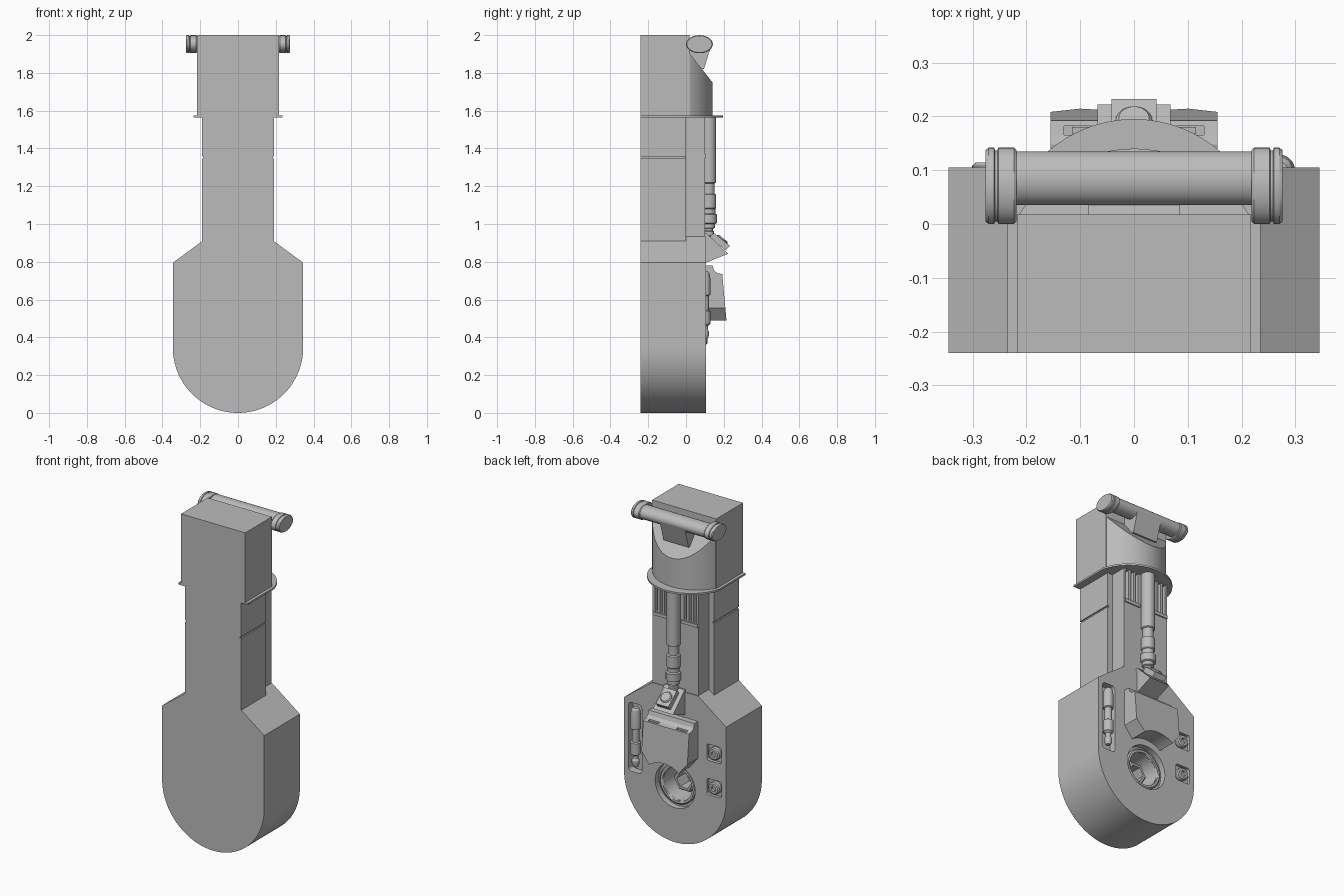
import bpy, bmesh, math
from mathutils import Vector, Matrix

cube = bpy.data.objects.get("Cube")
if cube:
    bpy.data.objects.remove(cube)

grey = bpy.data.materials.new("plain grey")
grey.use_nodes = True
grey.diffuse_color = (0.5, 0.5, 0.5, 1)
grey.node_tree.nodes["Principled BSDF"].inputs["Base Color"].default_value = (0.5, 0.5, 0.5, 1)


def finish(name, bm, smooth=False):
    bmesh.ops.recalc_face_normals(bm, faces=bm.faces)
    mesh = bpy.data.meshes.new(name)
    bm.to_mesh(mesh)
    bm.free()
    mesh.materials.append(grey)
    ob = bpy.data.objects.new(name, mesh)
    bpy.context.collection.objects.link(ob)
    if smooth:
        shade(ob)
    return ob


def activate(ob):
    bpy.ops.object.select_all(action='DESELECT')
    ob.select_set(True)
    bpy.context.view_layer.objects.active = ob


def shade(ob):
    activate(ob)
    bpy.ops.object.shade_smooth_by_angle(angle=math.radians(30))


def prism(name, pts, axis, a, b, smooth=False):
    """Extrude a 2D outline along an axis from a to b."""
    place = {'x': lambda p, t: (t, p[0], p[1]),
             'y': lambda p, t: (p[0], t, p[1]),
             'z': lambda p, t: (p[0], p[1], t)}[axis]
    bm = bmesh.new()
    lo = [bm.verts.new(place(p, a)) for p in pts]
    hi = [bm.verts.new(place(p, b)) for p in pts]
    bm.faces.new(lo)
    bm.faces.new(hi)
    for i in range(len(pts)):
        j = (i + 1) % len(pts)
        bm.faces.new((lo[i], lo[j], hi[j], hi[i]))
    return finish(name, bm, smooth)


def box(name, x, y, z):
    return prism(name, [(x[0], y[0]), (x[1], y[0]), (x[1], y[1]), (x[0], y[1])], 'z', *z)


def turned(name, profile, origin, direction, sides=32, squash=1.0):
    """Stack rings of (radius, distance) along a direction."""
    rot = Vector(direction).to_track_quat('Z', 'Y').to_matrix().to_4x4()
    mat = Matrix.Translation(origin) @ Matrix.Diagonal((1, 1, squash, 1)) @ rot
    bm = bmesh.new()
    rings = []
    for r, t in profile:
        rings.append([bm.verts.new(mat @ Vector((r * math.cos(k * math.tau / sides),
                      r * math.sin(k * math.tau / sides), t))) for k in range(sides)])
    for p, q in zip(rings, rings[1:]):
        for k in range(sides):
            j = (k + 1) % sides
            bm.faces.new((p[k], p[j], q[j], q[k]))
    bm.faces.new(rings[0])
    bm.faces.new(rings[-1])
    return finish(name, bm, True)


def arc(cx, cy, r, a0, a1, n):
    return [(cx + r * math.cos(math.radians(a0 + (a1 - a0) * k / n)),
             cy + r * math.sin(math.radians(a0 + (a1 - a0) * k / n))) for k in range(n + 1)]


def rounded(cx, cy, w, h, r):
    pts = []
    for sx, sy, a in ((1, 1, 0), (-1, 1, 90), (-1, -1, 180), (1, -1, 270)):
        pts += arc(cx + sx * (w - r), cy + sy * (h - r), r, a, a + 90, 4)
    return pts


def cut(ob, *cutters):
    for c in cutters:
        m = ob.modifiers.new("cut", 'BOOLEAN')
        m.operation, m.solver, m.object = 'DIFFERENCE', 'EXACT', c
        activate(ob)
        bpy.ops.object.modifier_apply(modifier=m.name)
        bpy.data.objects.remove(c)


FRONT, BACK, HOLE_Z = -0.24, 0.105, 0.345
Y = (0, 1, 0)

# Rounded base with shoulders, socket and pockets
outline = arc(0, 0.345, 0.345, 180, 360, 64)
outline += [(0.345, 0.795), (0.155, 0.935), (-0.155, 0.935), (-0.345, 0.795)]
base = prism("base", outline, 'y', FRONT, BACK)
cut(base,
    turned("socket_cut", [(0.135, 0), (0.135, 0.2)], (0, 0.07, HOLE_Z), Y, 48),
    turned("bore_cut", [(0.09, 0), (0.105, 0.3)], (0, -0.12, HOLE_Z), Y, 48),
    prism("slot_cut", rounded(0.27, 0.565, 0.045, 0.21, 0.02), 'y', 0.06, 0.2),
    *[prism("boss_cut", rounded(-0.264, z, 0.05, 0.05, 0.015), 'y', 0.085, 0.2)
      for z in (0.61, 0.4)])
shade(base)

# Hub inside the socket
hub = turned("socket_hub", [(0.075, 0), (0.075, 0.13), (0.065, 0.14)], (0, -0.12, HOLE_Z), Y, 6)
cut(hub, turned("hub_cut", [(0.05, 0), (0.05, 0.2)], (0, -0.07, HOLE_Z), Y, 6))
ring = turned("socket_ring", [(0.12, 0), (0.12, 0.015), (0.113, 0.02)], (0, 0.065, HOLE_Z), Y, 48)
cut(ring, turned("ring_cut", [(0.1, 0), (0.1, 0.2)], (0, 0, HOLE_Z), Y, 48))

# Bosses on the right and small piston on the left
for label, z in (("upper", 0.61), ("lower", 0.4)):
    boss = turned(label + "_boss", [(0.037, 0), (0.037, 0.028), (0.03, 0.034), (0.016, 0.034),
                                    (0.016, 0.02)], (-0.264, 0.08, z), Y, 24)
turned("small_piston", [(0.014, 0.39), (0.022, 0.41), (0.022, 0.43), (0.016, 0.44), (0.016, 0.46),
                        (0.029, 0.47), (0.029, 0.54), (0.021, 0.545), (0.021, 0.62), (0.029, 0.625),
                        (0.029, 0.71), (0.024, 0.74), (0.015, 0.75)], (0.27, 0.1, 0), (0, 0, 1), 20)

# Cover plate over the socket, arched underneath
cover = prism("socket_cover", [(BACK - 0.01, 0.48), (0.215, 0.48), (0.192, 0.735), (0.165, 0.74),
                               (0.148, 0.755), (0.14, 0.78), (BACK - 0.01, 0.78)], 'x', -0.155, 0.155)
cut(cover,
    turned("arch_cut", [(0.175, 0), (0.175, 0.4)], (0, 0, HOLE_Z), Y, 48),
    *[prism("corner_cut", [(s * 0.155, 0.555), (s * 0.2, 0.555), (s * 0.2, 0.45), (s * 0.07, 0.45)],
            'y', 0, 0.3) for s in (1, -1)],
    *[box("recess_cut", (s * 0.095 - 0.035, s * 0.095 + 0.035), (0.165, 0.182), (0.722, 0.8))
      for s in (1, -1)])
for s, side in ((1, "left"), (-1, "right")):
    box(side + "_cover_tab", (s * 0.095 - 0.02, s * 0.095 + 0.02), (0.168, 0.18), (0.715, 0.732))

# Column with a raised rear rib, a seam and vents
column = box("column", (-0.19, 0.19), (FRONT, 0), (0.88, 1.575))
cut(column, *[box("seam_cut", (min(s * 0.182, s * 0.3), max(s * 0.182, s * 0.3)), (-0.3, 0.1),
                  (1.346, 1.358)) for s in (1, -1)])
rib = box("rear_rib", (-0.155, 0.155), (-0.01, 0.1), (0.9, 1.575))
cut(rib, *[box("vent_cut", (s * x - 0.009, s * x + 0.009), (0.065, 0.2), (1.375, 1.56))
           for s in (1, -1) for x in (0.065, 0.098, 0.131)])
for s, side in ((1, "left"), (-1, "right")):
    box(side + "_vent_sill", (s * 0.098 - 0.055, s * 0.098 + 0.055), (0.09, 0.107), (1.35, 1.37))

# Long actuator down the back
turned("actuator", [(0.02, 0.93), (0.028, 0.94), (0.028, 0.96), (0.022, 0.965), (0.022, 0.975),
                    (0.033, 0.98), (0.033, 1.0), (0.043, 1.005), (0.043, 1.05), (0.034, 1.055),
                    (0.034, 1.08), (0.039, 1.085), (0.039, 1.155), (0.031, 1.16), (0.031, 1.215),
                    (0.039, 1.22), (0.039, 1.575)], (0, 0.121, 0), (0, 0, 1), 32)

# Sloped clevis with a tilted plate and round knob
prism("clevis", [(0.08, 0.795), (0.105, 0.795), (0.222, 0.842), (0.11, 0.95), (0.08, 0.95)],
      'x', -0.068, 0.068)
prism("clevis_plate", [(0.125, 0.93), (0.21, 0.86), (0.232, 0.885), (0.148, 0.952)],
      'x', -0.042, 0.042)
turned("clevis_knob", [(0.034, 0), (0.034, 0.035), (0.028, 0.042)], (0, 0.17, 0.893), (0, 0.64, 0.77), 24)

# Flange under the head
prism("flange", [(-0.235, FRONT), (0.235, FRONT)] + arc(0, -0.048, 0.243, 15, 165, 40),
      'z', 1.564, 1.575, True)

# Head with a curved, sloping back
box("head", (-0.217, 0.217), (FRONT, 0.018), (1.572, 2.0))
head_back = prism("head_back", [(-0.217, 0), (0.217, 0)] + arc(0, -0.107, 0.247, 29.5, 150.5, 40),
                  'z', 1.572, 1.93)
cut(head_back, prism("slope_cut", [(0.018, 1.905), (0.16, 1.724), (0.3, 1.724), (0.3, 2.1),
                                   (-0.05, 2.1), (-0.05, 1.905)], 'x', -0.5, 0.5))
shade(head_back)

# Cross bar with grooved end caps and its support
turned("cross_bar", [(0.05, -0.23), (0.05, 0.23)], (0, 0.085, 1.953), (1, 0, 0), 40, 0.8)
for s, side in ((1, "left"), (-1, "right")):
    turned(side + "_bar_cap", [(0.066, 0.218), (0.071, 0.223), (0.071, 0.252), (0.066, 0.254),
                               (0.066, 0.258), (0.071, 0.26), (0.071, 0.27), (0.066, 0.276)],
           (0, 0.071, 1.952), (s, 0, 0), 40, 0.67)
prism("bar_support", [(0.01, 1.96), (0.01, 1.86), (0.075, 1.82), (0.095, 1.82), (0.132, 1.94)],
      'x', -0.085, 0.085)
